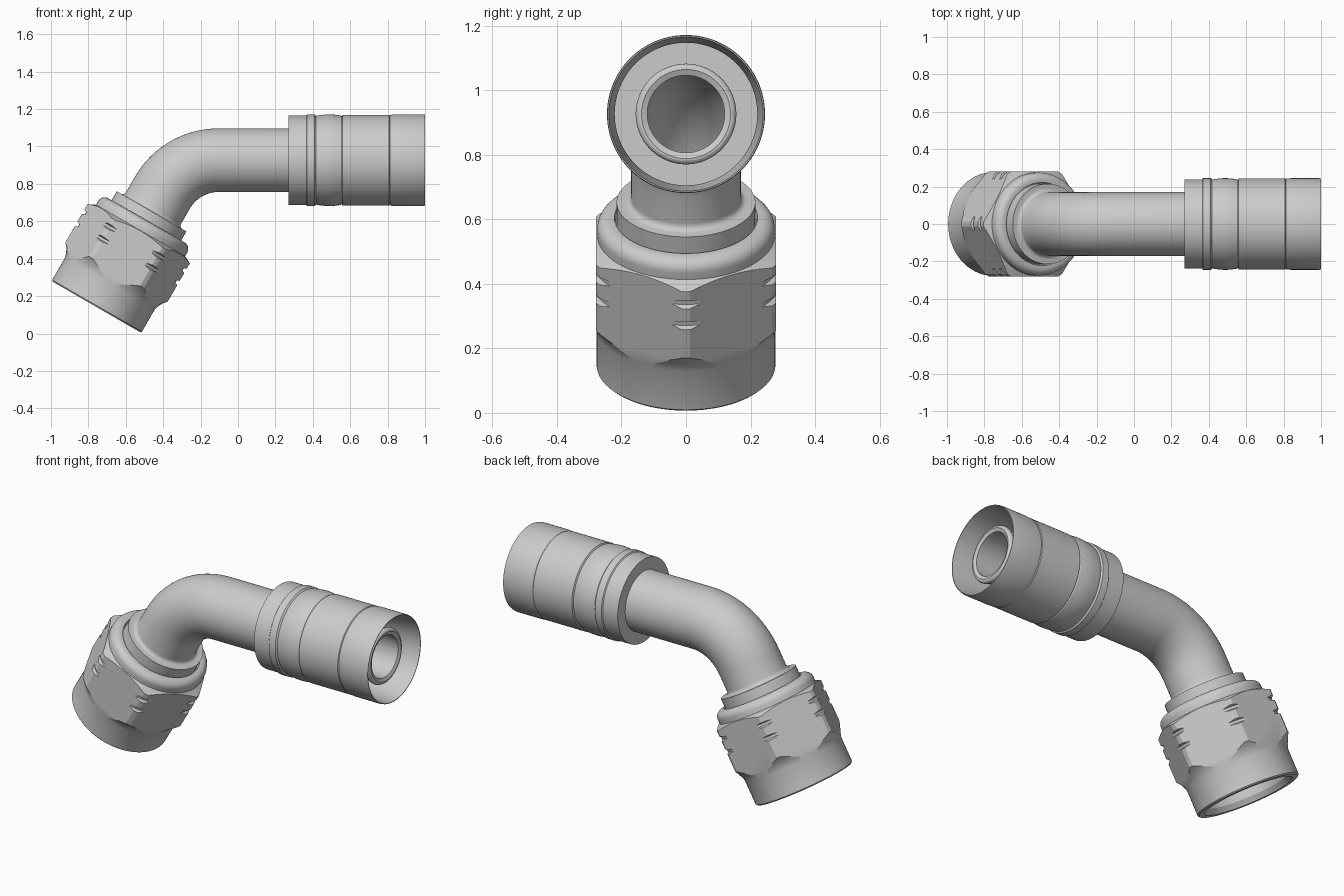
import bpy, bmesh
from math import sin, cos, pi, radians
from mathutils import Vector

cube = bpy.data.objects.get("Cube")
if cube:
    bpy.data.objects.remove(cube, do_unlink=True)

steel = bpy.data.materials.new("brushed_steel_grey")
steel.use_nodes = True
steel.diffuse_color = (0.6, 0.6, 0.6, 1)
bsdf = steel.node_tree.nodes["Principled BSDF"]
bsdf.inputs["Base Color"].default_value = steel.diffuse_color
bsdf.inputs["Roughness"].default_value = 0.6

# Centre line: a straight run rising at 60 degrees, a bend, a level run
BASE = Vector((-0.757, 0, 0.142))
RISE = Vector((0.5, 0, 0.866))
BEND_START, BEND_R, TURN = 0.706, 0.346, pi / 3
BEND_END = BEND_START + BEND_R * TURN
ELBOW = BASE + RISE * BEND_START
PIVOT = ELBOW + BEND_R * Vector((0.866, 0, -0.5))
LEVEL_OFFSET = BEND_END - PIVOT.x


def frame(s):
    """Point and direction on the centre line at distance s."""
    if s <= BEND_START:
        return BASE + RISE * s, TURN
    a = TURN - min((s - BEND_START) / BEND_R, TURN)
    p = PIVOT + BEND_R * Vector((-sin(a), 0, cos(a)))
    return p + Vector((max(s - BEND_END, 0), 0, 0)), a


def revolve(name, profile, sides=96, closed=True):
    """Sweep a (distance, radius) profile around the centre line."""
    bm = bmesh.new()
    rings = []
    for s, r in profile:
        p, a = frame(s)
        n = Vector((-sin(a), 0, cos(a)))
        rings.append([bm.verts.new(p + r * (cos(t) * n + Vector((0, sin(t), 0))))
                      for t in (2 * pi * k / sides for k in range(sides))])
    pairs = list(zip(rings, rings[1:]))
    if closed:
        pairs.append((rings[-1], rings[0]))
    for a, b in pairs:
        for k in range(sides):
            j = (k + 1) % sides
            bm.faces.new((a[k], a[j], b[j], b[k]))
    bmesh.ops.remove_doubles(bm, verts=bm.verts, dist=1e-5)
    bmesh.ops.recalc_face_normals(bm, faces=bm.faces)
    mesh = bpy.data.meshes.new(name)
    bm.to_mesh(mesh)
    bm.free()
    mesh.materials.append(steel)
    ob = bpy.data.objects.new(name, mesh)
    bpy.context.collection.objects.link(ob)
    return ob


def activate(ob):
    bpy.ops.object.select_all(action='DESELECT')
    ob.select_set(True)
    bpy.context.view_layer.objects.active = ob


def smooth(ob):
    activate(ob)
    bpy.ops.object.shade_smooth_by_angle(angle=radians(20))


def fillet(s, r, rad, start, end, steps=8):
    """Arc of profile points around (s, r), angles in degrees."""
    angles = [radians(start + (end - start) * k / steps) for k in range(steps + 1)]
    return [(s + rad * cos(a), r + rad * sin(a)) for a in angles]


def level(points):
    """Profile given by x position on the level run."""
    return [(x + LEVEL_OFFSET, r) for x, r in points]


# Bent tube with the hose nipple, hollow all the way through
bend = [BEND_START + (BEND_END - BEND_START) * k / 28 for k in range(29)]
outer = [(0.2, 0.13), (0.3, 0.19), (0.42, 0.19), (0.5, 0.17)] + [(s, 0.17) for s in bend]
nipple = level([(0.3, 0.17), (0.32, 0.145), (0.89, 0.145)]
               + fillet(0.93, 0.138, 0.018, 180, 0))
inner = level([(0.94, 0.12)]) + [(s, 0.12) for s in reversed(bend)] + [(0.2, 0.12)]
smooth(revolve("bent_tube", outer + nipple + inner))

# Collar behind the nut, blending into the tube
smooth(revolve("tube_collar", [(0.5, 0.16), (0.5, 0.215), (0.59, 0.215), (0.59, 0.19)]
               + fillet(0.61, 0.19, 0.02, 180, 270, 5) + [(0.61, 0.16)]))

# Swivel nut: turned body with corner notches, trimmed by a hexagon
notches = []
for s in (0.33, 0.405):
    notches += [(s - 0.014, 0.316), (s - 0.007, 0.301), (s + 0.007, 0.301), (s + 0.014, 0.316)]
nut_profile = ([(0.0, 0.24), (0.0, 0.27), (0.007, 0.277), (0.145, 0.277),
                (0.17, 0.285), (0.195, 0.298), (0.215, 0.316)]
               + notches + [(0.452, 0.316), (0.472, 0.275)]
               + fillet(0.495, 0.235, 0.04, 90, 0)
               + [(0.535, 0.222), (0.515, 0.218), (0.515, 0.165), (0.42, 0.165),
                  (0.42, 0.225), (0.03, 0.225)])
nut = revolve("swivel_nut", nut_profile)
hexagon = revolve("hexagon_cutter", [(-0.1, 0), (-0.1, 0.323), (0.65, 0.323), (0.65, 0)],
                  sides=6, closed=False)
hexagon.hide_render = True
trim = nut.modifiers.new("hex_flats", 'BOOLEAN')
trim.operation = 'INTERSECT'
trim.solver = 'EXACT'
trim.object = hexagon
activate(nut)
bpy.ops.object.modifier_apply(modifier=trim.name)
bpy.data.objects.remove(hexagon, do_unlink=True)
smooth(nut)

# Crimped shell: neck, raised band, bulged band, sleeve and open mouth
bulge = [(0.425 + 0.125 * k / 10, 0.239 + 0.006 * sin(pi * k / 10)) for k in range(11)]
shell = ([(0.27, 0.16), (0.27, 0.239), (0.365, 0.239), (0.37, 0.245), (0.41, 0.245),
          (0.418, 0.237)] + bulge
         + [(0.555, 0.235), (0.56, 0.243), (0.808, 0.243), (0.812, 0.239),
            (0.817, 0.243), (0.84, 0.245), (0.99, 0.245), (1.0, 0.243),
            (1.0, 0.239), (0.82, 0.221), (0.45, 0.221), (0.45, 0.14)])
smooth(revolve("crimp_shell", level(shell)))
